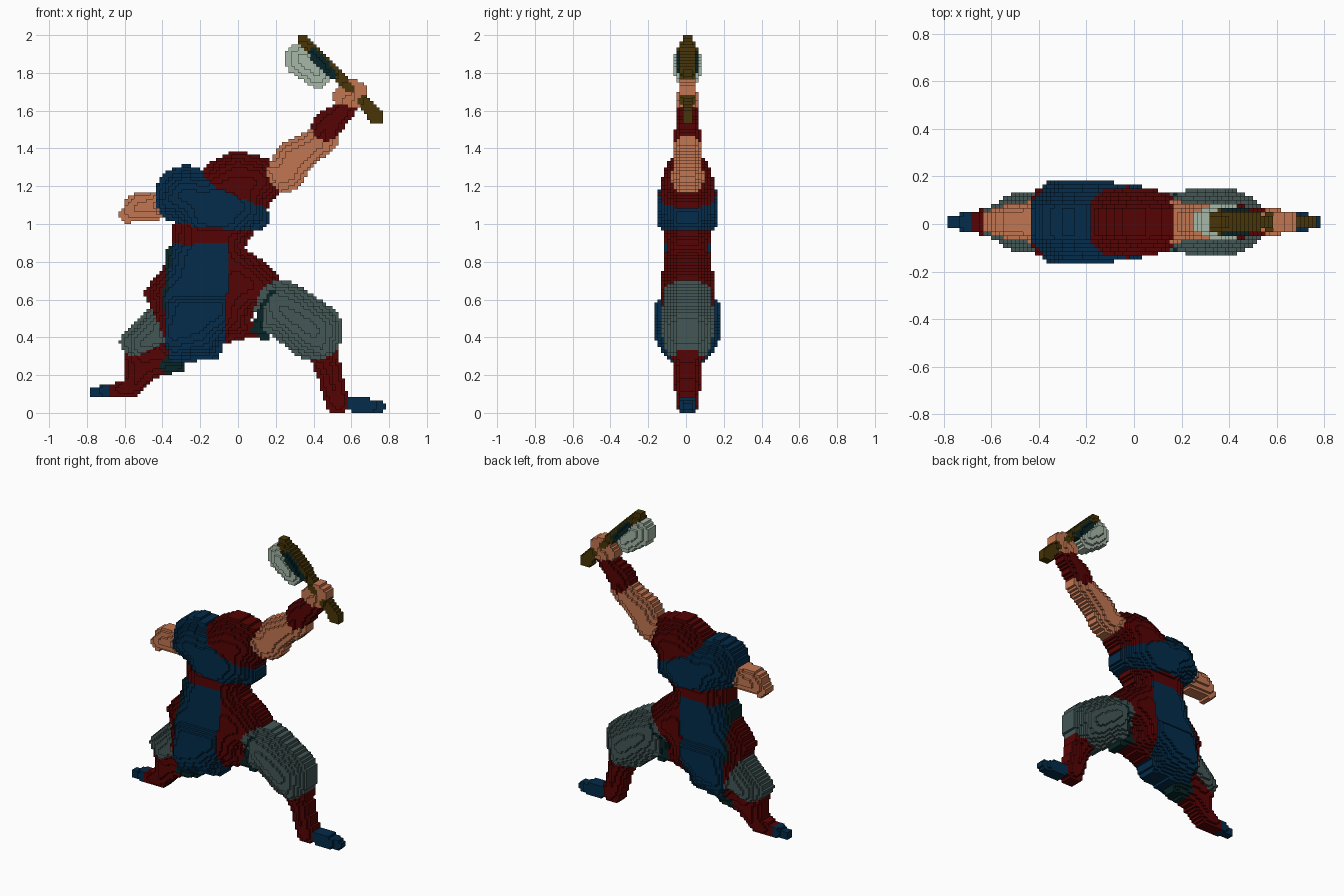
import bpy
import bmesh
import math
from mathutils import Vector

cube = bpy.data.objects.get("Cube")
if cube:
    bpy.data.objects.remove(cube, do_unlink=True)

VOXEL = 1 / 60
COLUMNS = range(-54, 54)
ROWS = range(120)
NEIGHBOURS = ((1, 0), (0, 1), (-1, 0), (0, -1))


def make_material(name, *colour):
    mat = bpy.data.materials.new(name)
    mat.use_nodes = True
    mat.diffuse_color = (*colour, 1)
    mat.node_tree.nodes["Principled BSDF"].inputs["Base Color"].default_value = (*colour, 1)
    return mat


blue = make_material("deep blue cloth", .001, .025, .067)
red = make_material("dark red cloth", .092, .001, .001)
skin = make_material("tan skin", .54, .18, .083)
grey = make_material("slate trousers", .056, .095, .094)
dark = make_material("dark trim", .002, .018, .02)
steel = make_material("pale steel", .38, .48, .39)
wood = make_material("brown wood", .065, .036, .002)

owner = {}      # grid cell -> name of the topmost part covering it
part_style = {}  # part name -> material and half depth


def claim(name, material, depth, covers):
    """Give the part every grid cell whose centre it covers."""
    part_style[name] = (material, depth)
    for i in COLUMNS:
        for k in ROWS:
            if covers(Vector(((i + 0.5) * VOXEL, (k + 0.5) * VOXEL))):
                owner[i, k] = name


def limb(name, material, depth, *joints):
    """Tapered rounded limb through joints given as x, z, radius."""
    def covers(point):
        for (ax, az, ar), (bx, bz, br) in zip(joints, joints[1:]):
            start, along = Vector((ax, az)), Vector((bx - ax, bz - az))
            t = min(1, max(0, (point - start).dot(along) / along.length_squared))
            if (point - start - along * t).length < ar + (br - ar) * t:
                return True
        return False
    claim(name, material, depth, covers)


def panel(name, material, depth, *corners):
    """Cloth panel with straight edges between corners given as x, z."""
    def covers(point):
        hit = False
        for (ax, az), (bx, bz) in zip(corners, corners[1:] + corners[:1]):
            if (az > point.y) != (bz > point.y):
                hit ^= point.x < ax + (point.y - az) * (bx - ax) / (bz - az)
        return hit
    claim(name, material, depth, covers)


# Right leg
limb("right_foot", blue, .05, (-.76, .11, .03), (-.66, .11, .035))
limb("right_boot", red, .085, (-.65, .115, .04), (-.56, .13, .05), (-.5, .27, .1), (-.37, .29, .08))
limb("right_knee_wrap", dark, .09, (-.37, .25, .045), (-.32, .245, .035))
limb("right_trouser", grey, .13, (-.55, .375, .075), (-.42, .47, .1))

# Tunic skirt and left leg
panel("tunic_skirt", red, .14, (-.35, .95), (-.34, .84), (-.5, .64), (-.38, .38), (-.1, .36),
      (.1, .41), (.07, .5), (.22, .72), (.13, .81), (.04, .87), (.05, .95))
limb("left_boot", red, .08, (.46, .3, .08), (.485, .2, .063), (.527, .06, .065))
limb("left_trouser", grey, .14, (.24, .55, .15), (.4, .435, .158))
limb("skirt_hem", dark, .13, (.15, .4, .02), (.1, .44, .03), (.13, .57, .012), (.18, .64, .012))
limb("left_foot", blue, .05, (.625, .045, .045), (.745, .03, .035))

# Apron, belt and torso
limb("apron_edge", dark, .13, (-.355, .86, .02), (-.38, .56, .02))
panel("apron", blue, .18, (-.38, .6), (-.06, .6), (-.06, .42), (-.1, .28), (-.35, .27), (-.39, .36))
panel("apron_top", blue, .125, (-.34, .92), (-.045, .92), (-.06, .6), (-.38, .6))
limb("belt", red, .125, (-.28, .96, .07), (.02, .97, .07))
limb("chest", red, .14, (-.08, 1.24, .11), (0, 1.24, .145), (.1, 1.23, .13), (.05, 1.1, .1))
limb("right_arm", skin, .085, (-.46, 1.09, .08), (-.53, 1.085, .075), (-.585, 1.05, .045))
limb("shoulder_sash", blue, .165, (-.28, 1.15, .16), (-.2, 1.1, .12), (.1, 1.03, .067))

# Left arm
limb("left_arm", skin, .08, (.255, 1.27, .1), (.29, 1.34, .1), (.46, 1.46, .075))
limb("left_bracer", red, .07, (.47, 1.52, .08), (.58, 1.615, .05))

# Raised axe
limb("axe_blade", steel, .075, (.33, 1.87, .083), (.42, 1.8, .08))
limb("left_hand", skin, .055, (.55, 1.68, .05), (.61, 1.69, .075))
limb("axe_handle_top", wood, .04, (.34, 1.975, .028), (.59, 1.72, .028))
limb("axe_handle_grip", wood, .04, (.67, 1.65, .033), (.735, 1.565, .04))
limb("axe_socket", dark, .06, (.4, 1.905, .027), (.5, 1.79, .027))

# Rounded swelling: depth rises from the silhouette up to each part's own limit
rim = {(i + a, k + b) for i, k in owner for a, b in NEIGHBOURS} - set(owner)
swell = {}
for (i, k), name in owner.items():
    limit = part_style[name][1]
    distance = (min(math.hypot(i - a, k - b) for a, b in rim) - 0.5) * VOXEL
    inner = min(1, distance / (limit * 1.15))
    swell[i, k] = limit * math.sqrt(1 - (1 - inner) ** 2)

# Blend the depths where parts meet
for blend in range(4):
    blurred = {}
    for i, k in swell:
        around = [swell[i + a, k + b] for a, b in NEIGHBOURS if (i + a, k + b) in swell]
        blurred[i, k] = (swell[i, k] + sum(around)) / (1 + len(around))
    swell = blurred

span = {}
for cell, half_depth in swell.items():
    layers = max(0, round(half_depth / VOXEL - 0.5))
    span[cell] = (-layers, layers + 1)


def build_part(name):
    bm = bmesh.new()

    def quad(*corners):
        bm.faces.new([bm.verts.new(Vector(corner) * VOXEL) for corner in corners])

    for i, k in [cell for cell in owner if owner[cell] == name]:
        lo, hi = span[i, k]
        ring = ((i + 1, k), (i + 1, k + 1), (i, k + 1), (i, k))
        # Front and back of the column
        quad(*[(x, lo, z) for x, z in (ring[3], ring[0], ring[1], ring[2])])
        quad(*[(x, hi, z) for x, z in (ring[3], ring[2], ring[1], ring[0])])
        # Side walls wherever the neighbouring column is shallower
        for side, (a, b) in enumerate(NEIGHBOURS):
            (px, pz), (qx, qz) = ring[side], ring[(side + 1) % 4]
            near, far = span.get((i + a, k + b), (hi, hi))
            for y0, y1 in ((lo, min(near, hi)), (max(far, lo), hi)):
                if y1 > y0:
                    quad((px, y0, pz), (px, y1, pz), (qx, y1, qz), (qx, y0, qz))
    bmesh.ops.remove_doubles(bm, verts=bm.verts, dist=VOXEL / 100)
    mesh = bpy.data.meshes.new(name)
    bm.to_mesh(mesh)
    bm.free()
    mesh.materials.append(part_style[name][0])
    bpy.context.collection.objects.link(bpy.data.objects.new(name, mesh))


for name in part_style:
    build_part(name)
